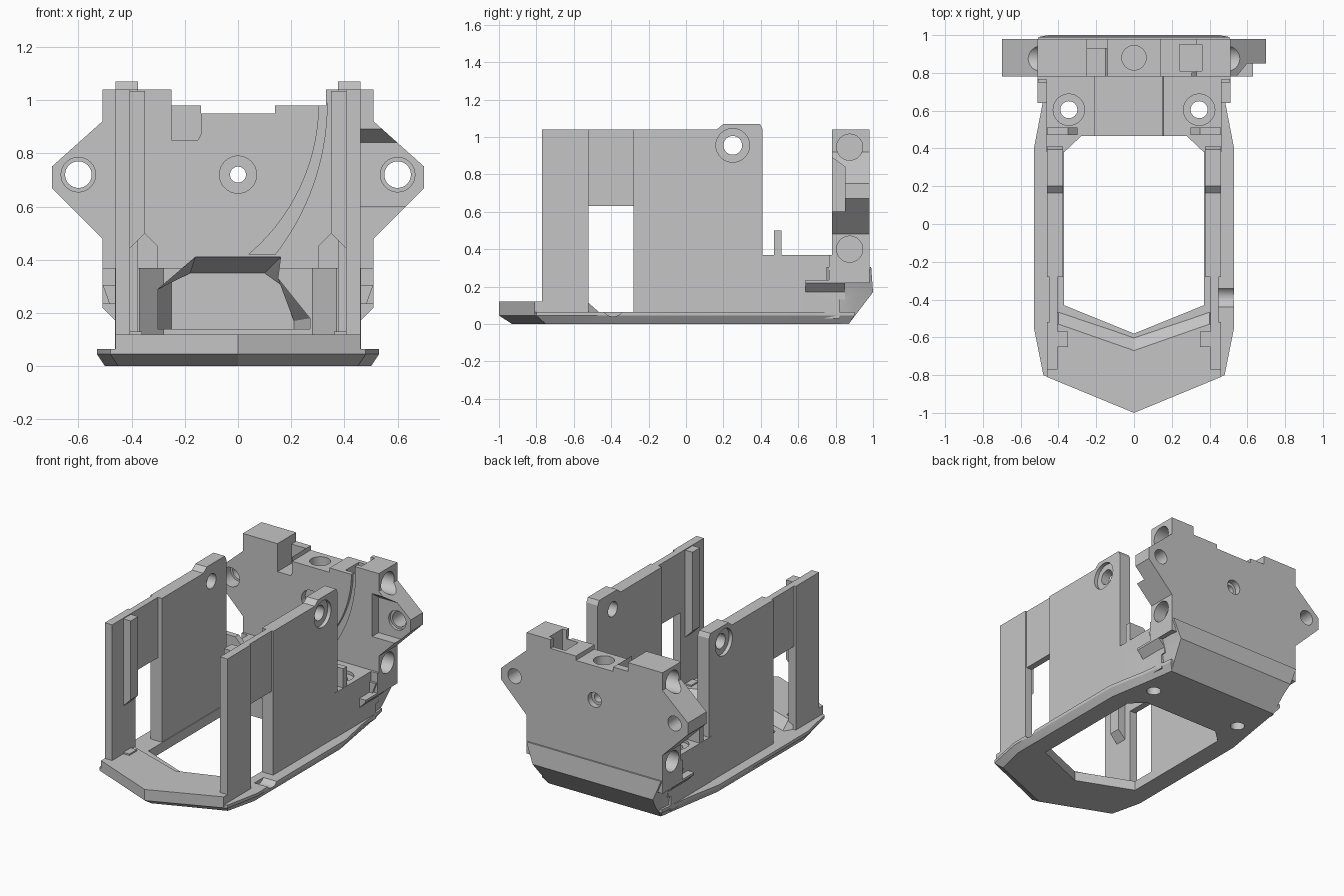
import bpy, bmesh, math

if "Cube" in bpy.data.objects:
    bpy.data.objects.remove(bpy.data.objects["Cube"])

grey = bpy.data.materials.new("plain grey")
grey.use_nodes = True
grey.diffuse_color = (0.56, 0.56, 0.56, 1)
grey.node_tree.nodes["Principled BSDF"].inputs["Base Color"].default_value = grey.diffuse_color


def place(axis, p, h):
    """Put a 2D profile point at height h along the extrusion axis."""
    return {"x": (h, p[0], p[1]), "y": (p[0], h, p[1]), "z": (p[0], p[1], h)}[axis]


def loft(name, axis, sections):
    """Solid through matching profiles, given as (height, points)."""
    bm = bmesh.new()
    rings = [[bm.verts.new(place(axis, p, h)) for p in pts] for h, pts in sections]
    n = len(rings[0])
    for low, high in zip(rings, rings[1:]):
        for i in range(n):
            j = (i + 1) % n
            bm.faces.new((low[i], low[j], high[j], high[i]))
    bm.faces.new(rings[0])
    bm.faces.new(rings[-1])
    bmesh.ops.recalc_face_normals(bm, faces=bm.faces)
    mesh = bpy.data.meshes.new(name)
    bm.to_mesh(mesh)
    bm.free()
    mesh.materials.append(grey)
    obj = bpy.data.objects.new(name, mesh)
    bpy.context.collection.objects.link(obj)
    return obj


def prism(name, axis, pts, a, b):
    return loft(name, axis, [(a, pts), (b, pts)])


def box(name, x, y, z):
    return prism(name, "z", [(x[0], y[0]), (x[1], y[0]), (x[1], y[1]), (x[0], y[1])], *z)


def arc(c, r, start, end, steps):
    angles = [start + (end - start) * t / steps for t in range(steps + 1)]
    return [(c[0] + r * math.cos(a), c[1] + r * math.sin(a)) for a in angles]


def rod(axis, c, r, a, b):
    return prism("cutter", axis, arc(c, r, 0, math.tau, 32)[:-1], a, b)


def mirrored(half):
    return half + [(-x, y) for x, y in reversed(half) if x > 0]


def apply(obj, mod):
    bpy.context.view_layer.objects.active = obj
    bpy.ops.object.modifier_apply(modifier=mod.name)


def combine(obj, *others, op="DIFFERENCE"):
    for other in others:
        mod = obj.modifiers.new("combine", "BOOLEAN")
        mod.operation, mod.solver, mod.object = op, "EXACT", other
        other.hide_render = True
        apply(obj, mod)
        bpy.data.objects.remove(other)


def mirror(obj):
    apply(obj, obj.modifiers.new("mirror", "MIRROR"))


# Base tray with chamfered underside
low = mirrored([(0, -.93), (.45, -.75), (.5, -.54), (.5, .38), (.46, .62), (.42, .87)])
rim = mirrored([(0, -1), (.48, -.8), (.53, -.55), (.53, .4), (.48, .66), (.45, .9)])
body = loft("body", "z", [(0, low), (.045, rim), (.065, rim)])

# Sloped tail, with corners that taper inwards going down
tail = prism("tail", "x", [(.5, 0), (.87, 0), (1, .17), (.99, .305), (.5, .305)], -.6, .6)
taper = [(z, mirrored([(x, .75), (x, y), (corner, 1.01)])) for z, x, y, corner in
         [(-.05, .42, .8, .37), (.17, .46, .92, .45), (.31, .51, .98, .5)]]
combine(tail, loft("tail_taper", "z", taper), op="INTERSECT")

# Raised rear block between the walls
block = box("rear_block", (-.462, .462), (.38, .82), (.03, .37))

# Upright rear plate with mounting ears
ear = [(.51, .48), (.7, .67), (.7, .75), (.51, .92), (.51, 1.04)]
top = [(.33, 1.04), (.33, .98), (.14, .98), (.14, .95), (-.14, .95), (-.14, .98),
       (-.25, .98), (-.25, 1.04)]
outline = [(.51, .22)] + ear + top + [(-x, z) for x, z in reversed(ear)] + [(-.51, .22)]
plate = prism("plate", "y", outline, .78, .98)
step = prism("plate_step", "y", mirrored([(.46, .13), (.46, .17), (.51, .22), (.51, .37)]),
             .765, .85)
combine(body, tail, block, plate, step, op="UNION")

# Open bottom, and the hollow running through the block into the plate
hole = mirrored([(0, -.58), (.37, -.43), (.37, .38), (.28, .465)])
combine(body, prism("cutter", "z", hole, -.1, .5))
wide = [(-.3, .14), (-.3, .29), (-.16, .41), (.16, .41), (.15, .33), (.27, .18), (.27, .14)]
deep = [(-.25, .14), (-.25, .33), (-.18, .35), (.1, .35), (.17, .3), (.21, .17), (.21, .14)]
combine(body, loft("cutter", "y", [(.42, wide), (.79, wide), (.9, deep)]))

# Curved channel and pockets in the plate
channel = arc((-.595, .99), .93, 0, -.66, 14) + arc((-.441, .99), .746, -.869, 0, 14)
combine(body, prism("cutter", "y", channel, .7, .8))
pocket = [(-.25, 1.1), (-.25, .85), (-.15, .85), (-.14, .87), (-.14, 1.1)]
combine(body,
        prism("cutter", "y", pocket, .7, .93),
        box("cutter", (.24, .36), (.81, .95), (.8, 1.1)),
        loft("cutter", "y", [(.7, [(.46, .6), (.8, .6), (.8, .95), (.46, .95)]),
                             (.85, [(.46, .6), (.8, .6), (.8, .84), (.46, .84)])]))

# Screw holes: plate, ears, plate edges, rear block
combine(body, rod("y", (0, .72), .03, .7, 1.1), rod("y", (0, .72), .07, .7, .82),
        rod("y", (0, .72), .05, .94, 1.1), rod("z", (0, .88), .065, .82, 1.1))
for s in (1, -1):
    combine(body, rod("y", (s * .6, .72), .05, .7, 1.1),
            rod("y", (s * .6, .72), .065, .7, .87),
            rod("z", (s * .345, .605), .045, -.1, .5),
            rod("z", (s * .345, .605), .083, .35, .5))
    for z in (.4, .945):
        combine(body, rod("x", (.875, z), .07, *sorted((s * .42, s * .8))))
# Scoop in the left rim
combine(body, rod("x", (-.39, .1), .06, .43, .6))

# Front deck with sloped inner edge
front = [(0, -1), (.46, -.81)]
deck_low = front + [(.46, -.55), (.4, -.45), (0, -.585)]
deck_high = front + [(.46, -.56), (.4, -.53), (0, -.67)]
deck = loft("front_deck", "z", [(h, half + [(-x, y) for x, y in reversed(half[1:-1])])
                                for h, half in ((.05, deck_low), (.12, deck_high))])

# Side walls: thick rear panel with raised screw boss
panel = prism("side_panel", "x", [(-.28, .04), (.41, .04), (.41, 1.04), (.395, 1.07), (.2, 1.07),
                                  (.165, 1.04), (-.28, 1.04)], .375, .46)
combine(panel, rod("x", (.25, .955), .05, .3, .6), rod("x", (.25, .955), .09, .435, .6))

# Front pillar, bridge over the window, inner rib
pillar = box("front_pillar", (.405, .46), (-.77, -.52), (.04, 1.04))
bridge = box("window_bridge", (.405, .448), (-.53, -.27), (.63, 1.04))
rib = prism("pillar_rib", "y", [(.42, .43), (.35, .5), (.35, 1.035), (.42, 1.035)], -.65, -.57)
foot = box("pillar_foot", (.36, .42), (-.65, -.57), (.05, .13))

# Upright post on the block, and the small ledge outside it
post = prism("upright_post", "y", [(.46, .3), (.46, .5), (.35, .5), (.3, .45), (.3, .3)],
             .47, .51)
ledge = prism("side_ledge", "y", [(.44, .235), (.51, .235), (.51, .22), (.46, .17), (.44, .17)],
              .64, .8)

for part in (panel, pillar, bridge, rib, foot, post, ledge):
    mirror(part)

for obj in (body, panel):
    bpy.ops.object.select_all(action="DESELECT")
    obj.select_set(True)
    bpy.context.view_layer.objects.active = obj
    bpy.ops.object.shade_smooth_by_angle(angle=math.radians(12))
